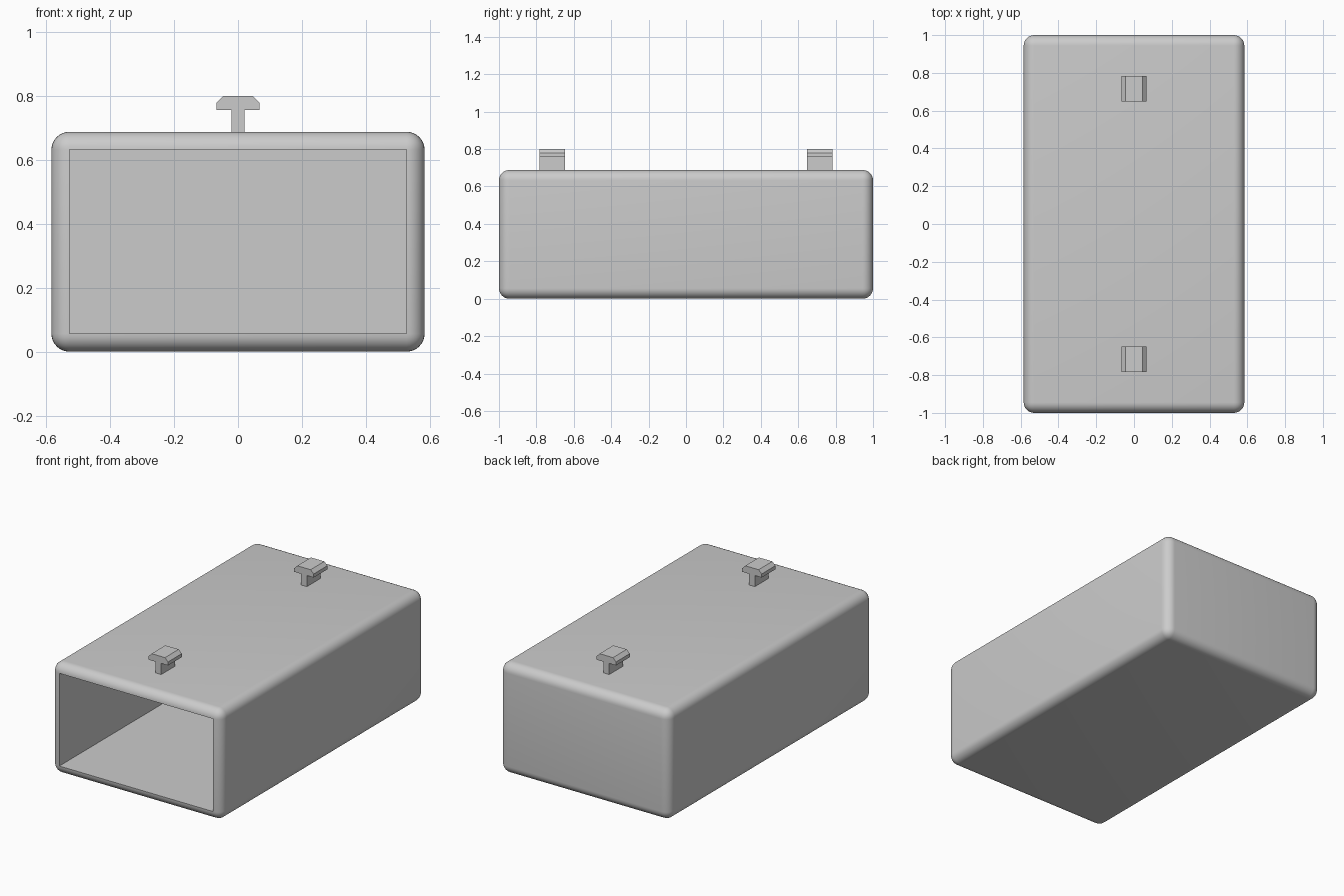
import bpy
import bmesh
from math import radians

WIDTH, LENGTH, HEIGHT = 1.168, 2.0, 0.688
WALL = 0.056

cube = bpy.data.objects.get("Cube")
if cube:
    bpy.data.objects.remove(cube, do_unlink=True)

grey = bpy.data.materials.new("light_grey")
grey.use_nodes = True
colour = (0.6, 0.6, 0.6, 1.0)
grey.diffuse_color = colour
grey.node_tree.nodes["Principled BSDF"].inputs["Base Color"].default_value = colour


def make_object(name, bm):
    bmesh.ops.recalc_face_normals(bm, faces=bm.faces)
    mesh = bpy.data.meshes.new(name)
    bm.to_mesh(mesh)
    bm.free()
    mesh.materials.append(grey)
    obj = bpy.data.objects.new(name, mesh)
    bpy.context.collection.objects.link(obj)
    return obj


# Rounded box whose front face is pushed in to form the open cavity
bm = bmesh.new()
bmesh.ops.create_cube(bm, size=1)
bmesh.ops.scale(bm, vec=(WIDTH, LENGTH, HEIGHT), verts=bm.verts)
bmesh.ops.translate(bm, vec=(0, 0, HEIGHT / 2), verts=bm.verts)
bmesh.ops.bevel(bm, geom=bm.edges[:], offset=WALL, offset_type='OFFSET',
                segments=8, profile=0.5, affect='EDGES')
front = min(bm.faces, key=lambda f: f.calc_center_median().y)
pushed = bmesh.ops.extrude_discrete_faces(bm, faces=[front])["faces"][0]
bmesh.ops.translate(bm, vec=(0, LENGTH - WALL, 0), verts=pushed.verts)
box = make_object("box_shell", bm)

bpy.ops.object.select_all(action='DESELECT')
box.select_set(True)
bpy.context.view_layer.objects.active = box
bpy.ops.object.shade_smooth_by_angle(angle=radians(30))


# T-shaped mounting clips on the roof, with a chamfered head
def make_clip(name, y):
    half = [(0.02, HEIGHT - 0.005), (0.02, 0.757), (0.067, 0.757),
            (0.067, 0.779), (0.046, 0.8)]
    outline = half + [(-x, z) for x, z in reversed(half)]
    depth = 0.135
    bm = bmesh.new()
    verts = [bm.verts.new((x, y - depth / 2, z)) for x, z in outline]
    face = bm.faces.new(verts)
    result = bmesh.ops.extrude_face_region(bm, geom=[face], use_keep_orig=True)
    moved = [g for g in result["geom"] if isinstance(g, bmesh.types.BMVert)]
    bmesh.ops.translate(bm, vec=(0, depth, 0), verts=moved)
    return make_object(name, bm)


for name, y in (("front_clip", -0.715), ("back_clip", 0.715)):
    make_clip(name, y)
